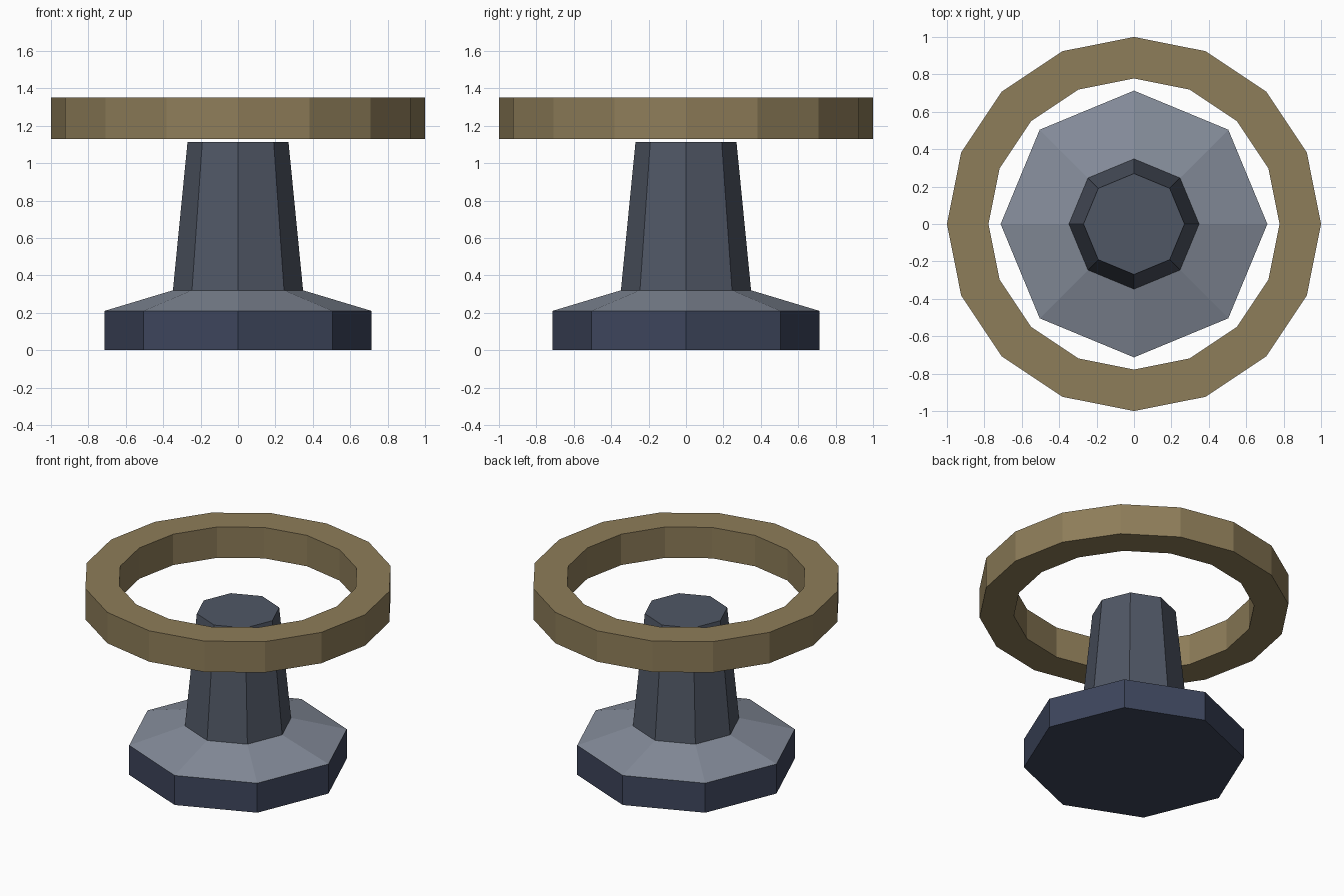
import bpy
import bmesh
from math import cos, sin, tau

if "Cube" in bpy.data.objects:
    bpy.data.objects.remove(bpy.data.objects["Cube"])


def material(name, rgb):
    mat = bpy.data.materials.new(name)
    mat.diffuse_color = (*rgb, 1.0)
    mat.use_nodes = True
    mat.node_tree.nodes["Principled BSDF"].inputs["Base Color"].default_value = mat.diffuse_color
    return mat


def lathe(name, profile, sides, mats, band_mats, closed=False):
    """Spin (radius, z) points, listed bottom to top on the outside."""
    bm = bmesh.new()
    rings = [[bm.verts.new((r * cos(tau * i / sides), r * sin(tau * i / sides), z))
              for i in range(sides)] for r, z in profile]
    bands = list(zip(rings, rings[1:]))
    if closed:
        bands.append((rings[-1], rings[0]))
    for (low, high), slot in zip(bands, band_mats):
        for i in range(sides):
            j = (i + 1) % sides
            bm.faces.new((low[i], low[j], high[j], high[i])).material_index = slot
    if not closed:
        bm.faces.new(rings[0][::-1]).material_index = band_mats[0]
        bm.faces.new(rings[-1]).material_index = band_mats[-1]
    bmesh.ops.recalc_face_normals(bm, faces=bm.faces)
    mesh = bpy.data.meshes.new(name)
    bm.to_mesh(mesh)
    bm.free()
    for mat in mats:
        mesh.materials.append(mat)
    obj = bpy.data.objects.new(name, mesh)
    bpy.context.collection.objects.link(obj)
    return obj


navy = material("navy", (0.047, 0.060, 0.107))
grey = material("light_grey", (0.23, 0.26, 0.32))
slate = material("slate", (0.080, 0.095, 0.130))
brass = material("brass", (0.27, 0.205, 0.10))

# Octagonal pedestal: base drum, sloped shoulder, tapered column
lathe("pedestal", [(0.713, 0), (0.713, 0.21), (0.348, 0.32), (0.27, 1.112)],
      8, [navy, grey, slate], [0, 1, 2])

# Sixteen-sided ring floating above the column
lathe("floating_ring", [(1, 1.13), (1, 1.35), (0.778, 1.35), (0.778, 1.13)],
      16, [brass], [0] * 4, closed=True)
